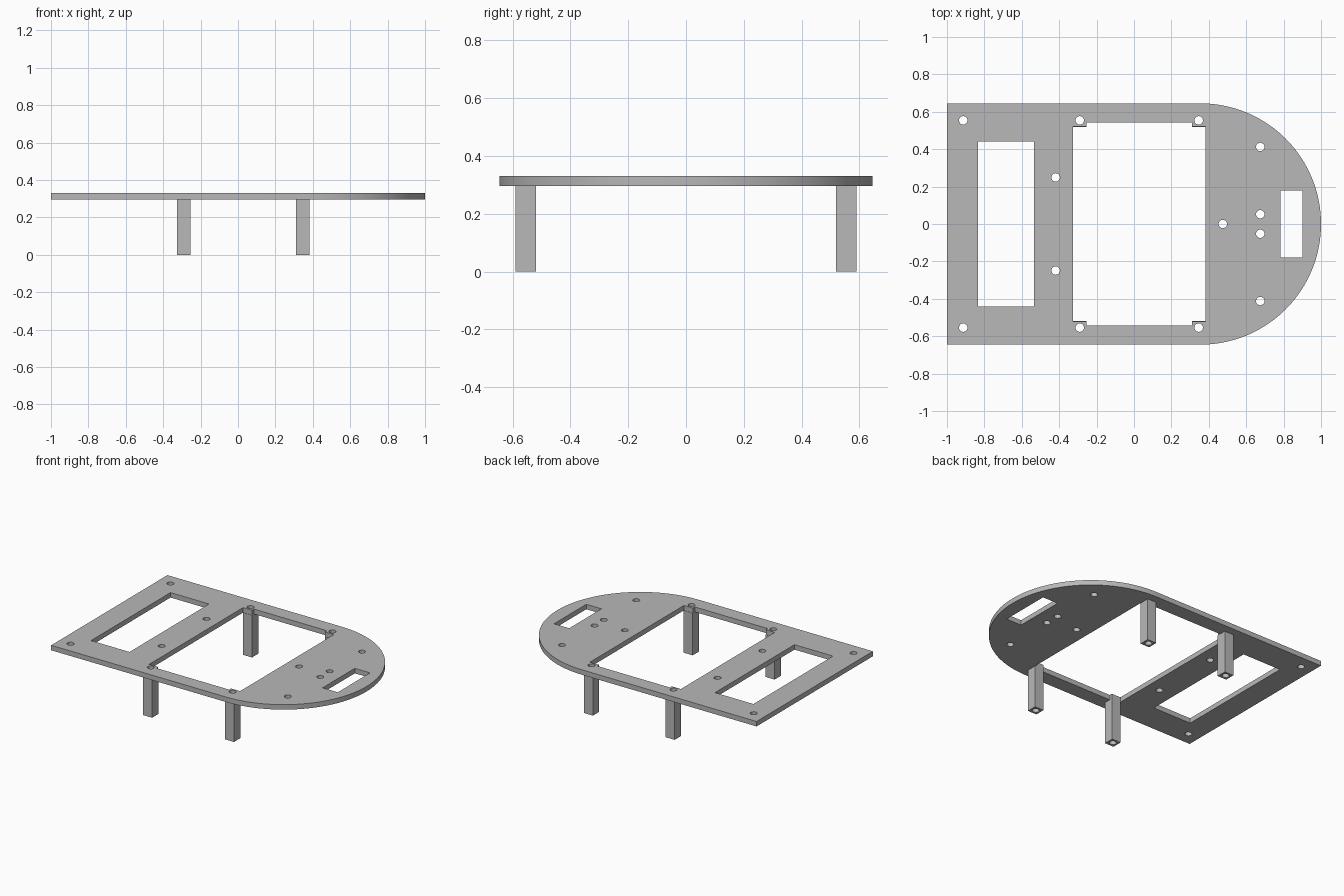
import bpy, bmesh
from math import cos, sin, pi

cube = bpy.data.objects.get("Cube")
if cube:
    bpy.data.objects.remove(cube, do_unlink=True)

grey = bpy.data.materials.new("mid_grey")
grey.use_nodes = True
colour = (0.48, 0.48, 0.48, 1)
grey.diffuse_color = colour
grey.node_tree.nodes["Principled BSDF"].inputs["Base Color"].default_value = colour

PLATE_BOTTOM, PLATE_TOP = 0.296, 0.331
HALF_WIDTH = 0.645
HOLE_RADIUS = 0.0225
LEG_HALF = 0.035
LEG_X, LEG_Y = (-0.29, 0.346), 0.554


def arc(x, y, r, start, end, steps):
    return [(x + r * cos(start + (end - start) * i / steps),
             y + r * sin(start + (end - start) * i / steps)) for i in range(steps + 1)]


def hole(x, y):
    return arc(x, y, HOLE_RADIUS, 0, 2 * pi, 32)[:-1]


def rect(x0, x1, y0, y1):
    return [(x0, y0), (x1, y0), (x1, y1), (x0, y1)]


def extrude_profile(name, loops, z0, z1):
    """Fill an outline with its inner loops left open, and give it thickness."""
    curve = bpy.data.curves.new(name, "CURVE")
    curve.dimensions = "2D"
    curve.fill_mode = "BOTH"
    curve.extrude = (z1 - z0) / 2
    for loop in loops:
        spline = curve.splines.new("POLY")
        spline.points.add(len(loop) - 1)
        for point, (x, y) in zip(spline.points, loop):
            point.co = (x, y, 0, 1)
        spline.use_cyclic_u = True
    temp = bpy.data.objects.new(name + "_profile", curve)
    bpy.context.collection.objects.link(temp)
    graph = bpy.context.evaluated_depsgraph_get()
    mesh = bpy.data.meshes.new_from_object(temp.evaluated_get(graph))
    bpy.data.objects.remove(temp, do_unlink=True)

    bm = bmesh.new()
    bm.from_mesh(mesh)
    bmesh.ops.remove_doubles(bm, verts=bm.verts, dist=0.0001)
    bmesh.ops.translate(bm, verts=bm.verts, vec=(0, 0, (z0 + z1) / 2))
    bmesh.ops.recalc_face_normals(bm, faces=bm.faces)
    bm.to_mesh(mesh)
    bm.free()
    mesh.materials.clear()
    mesh.materials.append(grey)
    obj = bpy.data.objects.new(name, mesh)
    bpy.context.collection.objects.link(obj)
    bpy.ops.object.select_all(action="DESELECT")
    obj.select_set(True)
    bpy.context.view_layer.objects.active = obj
    bpy.ops.object.shade_smooth_by_angle()
    return obj


# Plate outline: square at one end, half round at the other
outline = [(-1, HALF_WIDTH), (-1, -HALF_WIDTH)]
outline += arc(1 - HALF_WIDTH, 0, HALF_WIDTH, -pi / 2, pi / 2, 72)

# Central opening, notched where the leg corners reach into it
x0, x1 = LEG_X[0] - LEG_HALF, LEG_X[1] + LEG_HALF
n0, n1 = LEG_X[0] + LEG_HALF, LEG_X[1] - LEG_HALF
inner, outer = LEG_Y - LEG_HALF + 0.002, 0.542
half = [(x0, inner), (n0, inner), (n0, outer), (n1, outer), (n1, inner), (x1, inner)]
opening = half + [(x, -y) for x, y in reversed(half)]

# Screw holes, mirrored across the long axis
hole_spots = [(0.475, 0)]
for x, y in [(-0.913, LEG_Y), (LEG_X[0], LEG_Y), (LEG_X[1], LEG_Y),
             (-0.419, 0.249), (0.675, 0.412), (0.675, 0.052)]:
    hole_spots += [(x, y), (x, -y)]

loops = [outline, opening, rect(-0.833, -0.534, -0.441, 0.441), rect(0.782, 0.9, -0.179, 0.179)]
loops += [hole(x, y) for x, y in hole_spots]
extrude_profile("plate", loops, PLATE_BOTTOM, PLATE_TOP)

# Hollow square legs under the opening's corners
for x, end in zip(LEG_X, ("square_end", "round_end")):
    for y, side in ((-LEG_Y, "front"), (LEG_Y, "back")):
        square = rect(x - LEG_HALF, x + LEG_HALF, y - LEG_HALF, y + LEG_HALF)
        extrude_profile(f"{side}_leg_{end}", [square, hole(x, y)], 0, PLATE_BOTTOM)
